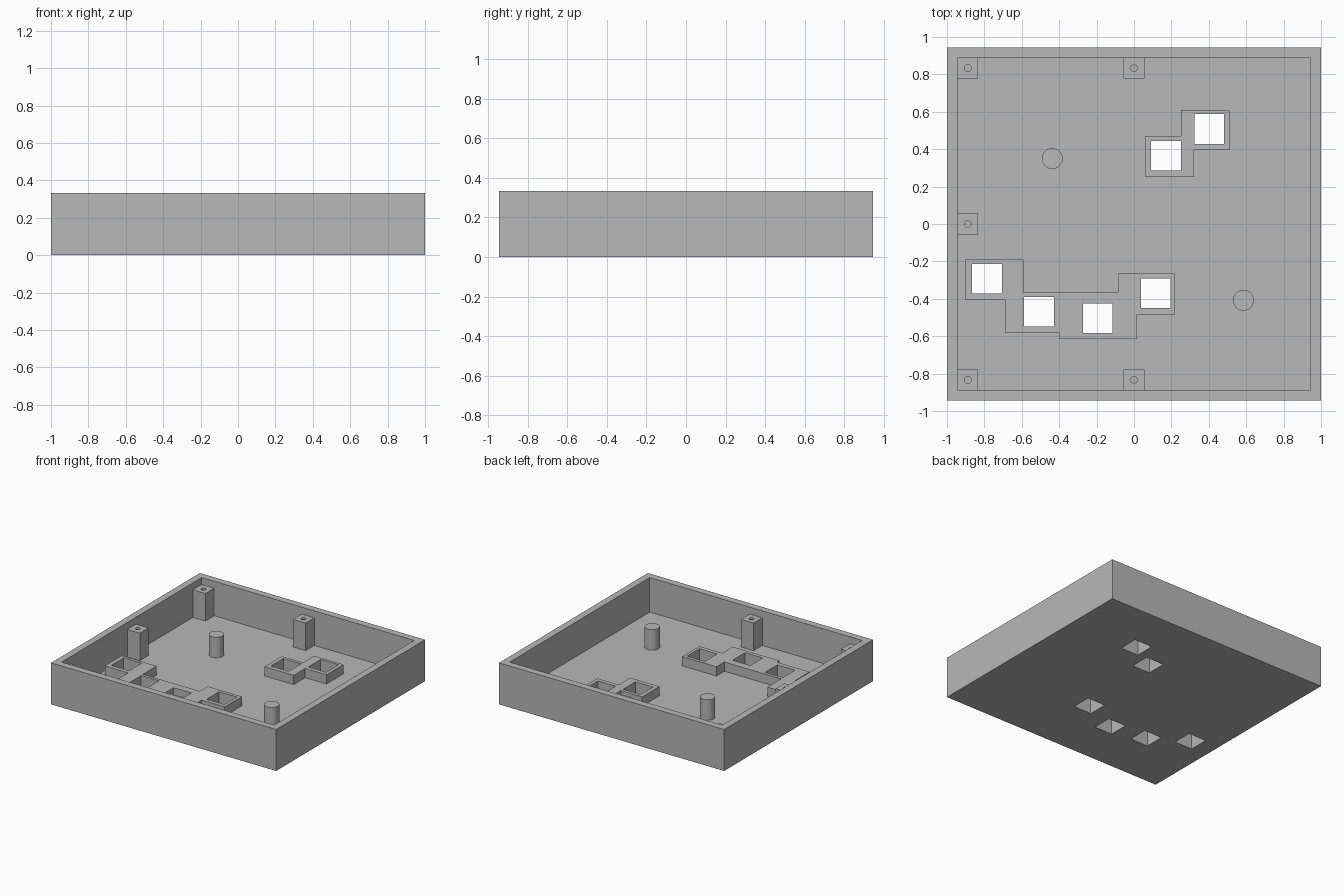
import bpy, bmesh

if "Cube" in bpy.data.objects:
    bpy.data.objects.remove(bpy.data.objects["Cube"])

grey = bpy.data.materials.new("plain grey")
grey.use_nodes = True
grey.diffuse_color = (0.48, 0.48, 0.48, 1)
grey.node_tree.nodes["Principled BSDF"].inputs["Base Color"].default_value = grey.diffuse_color

HALF_X, HALF_Y, HEIGHT = 1.0, 0.944, 0.333
WALL = FLOOR = 0.0556
HOLE = 0.079       # half width of a button opening
POST = 0.0556      # half width of a screw post
BOSS_TOP, POST_TOP, PEG_TOP = 0.13, 0.277, 0.22


def prism(name, outline, z0, z1):
    """Extrude a counter-clockwise outline between two heights."""
    bm = bmesh.new()
    face = bm.faces.new([bm.verts.new((x, y, z0)) for x, y in outline])
    ext = bmesh.ops.extrude_face_region(bm, geom=[face])
    top = [v for v in ext["geom"] if isinstance(v, bmesh.types.BMVert)]
    bmesh.ops.translate(bm, verts=top, vec=(0, 0, z1 - z0))
    bmesh.ops.recalc_face_normals(bm, faces=bm.faces)
    mesh = bpy.data.meshes.new(name)
    bm.to_mesh(mesh)
    bm.free()
    mesh.materials.append(grey)
    ob = bpy.data.objects.new(name, mesh)
    bpy.context.collection.objects.link(ob)
    return ob


def box(name, x, y, hx, hy, z0, z1):
    return prism(name, [(x - hx, y - hy), (x + hx, y - hy),
                        (x + hx, y + hy), (x - hx, y + hy)], z0, z1)


def rod(name, x, y, radius, z0, z1):
    bpy.ops.mesh.primitive_cylinder_add(vertices=32, radius=radius, depth=z1 - z0,
                                        location=(x, y, (z0 + z1) / 2))
    ob = bpy.context.object
    ob.name = name
    ob.data.materials.append(grey)
    bpy.ops.object.shade_smooth_by_angle()
    return ob


def cut(ob, cutter):
    """Subtract the cutter, then discard it."""
    cutter.hide_render = True
    mod = ob.modifiers.new("cut", "BOOLEAN")
    mod.operation, mod.solver, mod.object = "DIFFERENCE", "EXACT", cutter
    bpy.context.view_layer.objects.active = ob
    bpy.ops.object.modifier_apply(modifier=mod.name)
    bpy.data.objects.remove(cutter)


# Open tray with a hollow interior
tray = box("tray", 0, 0, HALF_X, HALF_Y, 0, HEIGHT)
cut(tray, box("cavity", 0, 0, HALF_X - WALL, HALF_Y - WALL, FLOOR, HEIGHT + 0.1))

# Raised button frames, with square openings going through the floor
frames = {
    "small_button_frame": (
        [(0.06, 0.25), (0.32, 0.25), (0.32, 0.395), (0.51, 0.395),
         (0.51, 0.61), (0.25, 0.61), (0.25, 0.47), (0.06, 0.47)],
        [(0.171, 0.364), (0.403, 0.508)]),
    "large_button_frame": (
        [(-0.9, -0.405), (-0.69, -0.405), (-0.69, -0.583), (-0.4, -0.583),
         (-0.4, -0.615), (0.015, -0.615), (0.015, -0.483), (0.22, -0.483),
         (0.22, -0.265), (-0.085, -0.265), (-0.085, -0.365), (-0.59, -0.365),
         (-0.59, -0.19), (-0.9, -0.19)],
        [(-0.786, -0.293), (-0.508, -0.468), (-0.195, -0.504), (0.116, -0.371)]),
}
for name, (outline, openings) in frames.items():
    frame = prism(name, outline, FLOOR, BOSS_TOP)
    for x, y in openings:
        for part in (tray, frame):
            cut(part, box("opening", x, y, HOLE, HOLE, -0.1, HEIGHT))

# Square screw posts against the walls, each with a blind pilot hole
px, py = HALF_X - WALL - POST, HALF_Y - WALL - POST
posts = {"back_corner_post": (-px, py), "front_corner_post": (-px, -py),
         "side_post": (-px, 0), "back_post": (0, py), "front_post": (0, -py)}
for name, (x, y) in posts.items():
    post = box(name, x, y, POST, POST, FLOOR, POST_TOP)
    cut(post, rod("pilot_hole", x, y, 0.018, 0.11, HEIGHT))

# Round support pegs
rod("back_peg", -0.437, 0.35, 0.0556, FLOOR, PEG_TOP)
rod("front_peg", 0.585, -0.408, 0.0556, FLOOR, PEG_TOP)
